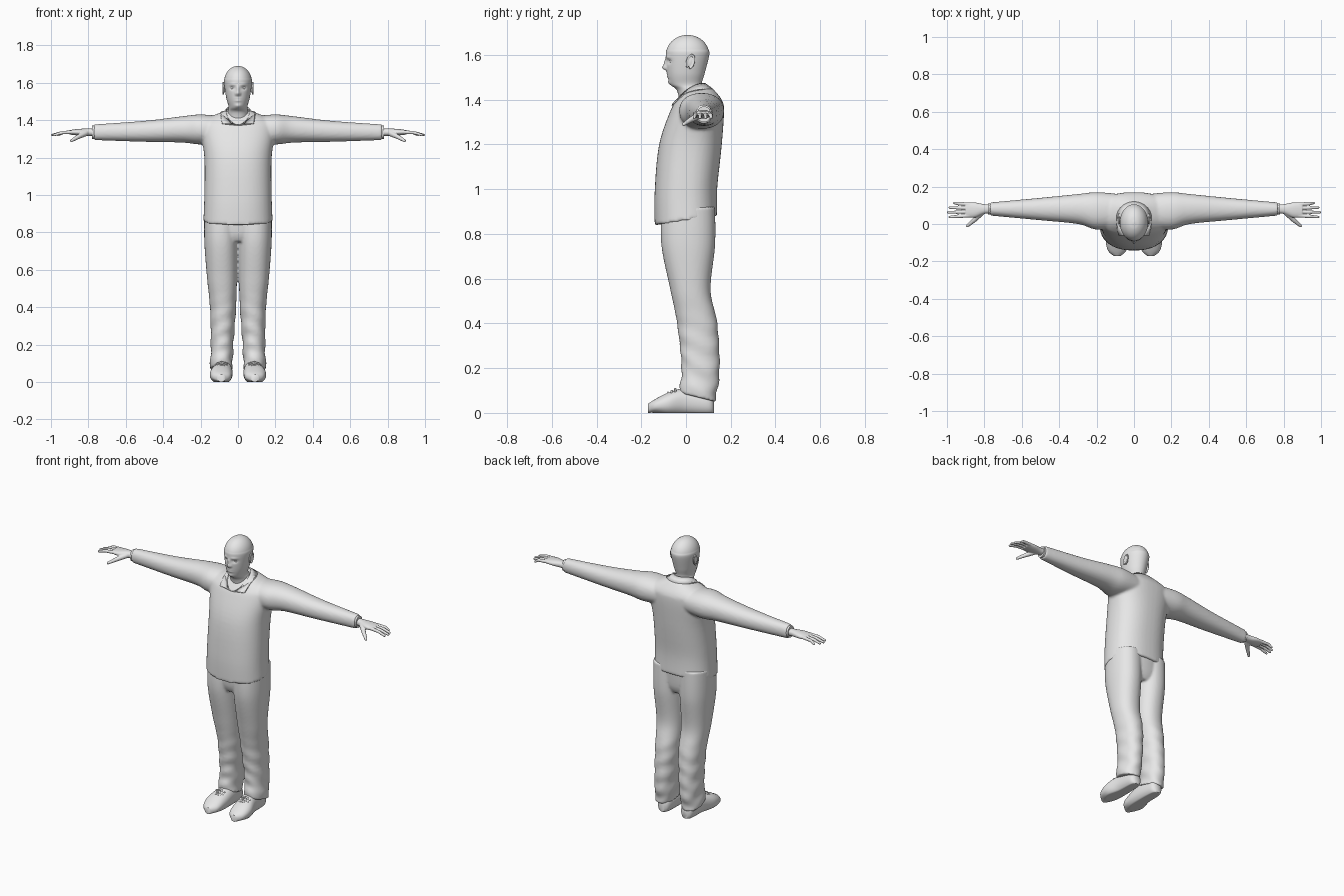
import bpy, bmesh
from math import sin, cos, pi, tau, exp, copysign, radians
from mathutils import Vector, Matrix

if "Cube" in bpy.data.objects:
    bpy.data.objects.remove(bpy.data.objects["Cube"])

grey = bpy.data.materials.new("light_grey")
grey.use_nodes = True
colour = (.8, .8, .8, 1)
grey.diffuse_color = colour
grey.node_tree.nodes["Principled BSDF"].inputs["Base Color"].default_value = colour


def clamp(value):
    return max(0, min(1, value))


def spline(sections, steps):
    """Interpolate smoothly between the cross-sections."""
    result = []
    last = len(sections) - 1
    for i in range(last):
        before, start = sections[max(0, i - 1)], sections[i]
        end, after = sections[i + 1], sections[min(last, i + 2)]
        for step in range(steps):
            t = step / steps
            result.append([b + t / 2 * (c - a + t * (2 * a - 5 * b + 4 * c - d + t * (3 * (b - c) + d - a)))
                           for a, b, c, d in zip(before, start, end, after)])
    return result + [sections[-1]]


def loft(bm, axis, sections, sides=48, steps=6, power=2.2, mirror=1, shape=None):
    """Closed skin over sections: position, two centre coordinates, two radii."""
    rings = []
    for position, centre_a, centre_b, radius_a, radius_b in spline(sections, steps):
        ring = []
        for i in range(sides):
            c, s = cos(tau * i / sides), sin(tau * i / sides)
            u = centre_a + radius_a * copysign(abs(c) ** (2 / power), c)
            v = centre_b + radius_b * copysign(abs(s) ** (2 / power), s)
            point = Vector({"X": (position, u, v), "Y": (u, position, v), "Z": (u, v, position)}[axis])
            if shape:
                shape(point)
            point.x *= mirror
            ring.append(bm.verts.new(point))
        rings.append(ring)
    for ring, following in zip(rings, rings[1:]):
        for i in range(sides):
            bm.faces.new((ring[i - 1], ring[i], following[i], following[i - 1]))
    bm.faces.new(rings[0])
    bm.faces.new(rings[-1])


def blob(bm, centre, size):
    matrix = Matrix.Translation(centre) @ Matrix.Diagonal((*size, 1))
    bmesh.ops.create_uvsphere(bm, u_segments=24, v_segments=16, radius=1, matrix=matrix)


def limb(bm, points, radii):
    """Rounded tapering tube through the points."""
    for point, radius in zip(points, radii):
        blob(bm, point, (radius, radius, radius))
    for start, end, radius, end_radius in zip(points, points[1:], radii, radii[1:]):
        start, end = Vector(start), Vector(end)
        turn = (end - start).to_track_quat("Z", "Y").to_matrix().to_4x4()
        bmesh.ops.create_cone(bm, cap_ends=True, segments=24, radius1=radius, radius2=end_radius,
                              depth=(end - start).length,
                              matrix=Matrix.Translation((start + end) / 2) @ turn)


def finish(name, bm, mirror=False, voxel=0, angle=50):
    bmesh.ops.recalc_face_normals(bm, faces=bm.faces)
    mesh = bpy.data.meshes.new(name)
    bm.to_mesh(mesh)
    bm.free()
    mesh.materials.append(grey)
    mesh.polygons.foreach_set("use_smooth", [True] * len(mesh.polygons))
    mesh.set_sharp_from_angle(angle=radians(angle))
    part = bpy.data.objects.new(name, mesh)
    bpy.context.collection.objects.link(part)
    if voxel:
        blend = part.modifiers.new("blend", "REMESH")
        blend.mode, blend.voxel_size, blend.use_smooth_shade = "VOXEL", voxel, True
        soften = part.modifiers.new("soften", "SMOOTH")
        soften.factor, soften.iterations = .5, 5
    if mirror:
        part.modifiers.new("mirror", "MIRROR")
    return part


# Sweater: trunk and sleeves blended together, hem lower at the front
def tilt_hem(point):
    point.z += .15 * point.y * clamp((1.1 - point.z) * 5)


bm = bmesh.new()
loft(bm, "Z", [(.86, 0, 0, .185, .14), (1, 0, 0, .18, .14), (1.2, 0, .02, .18, .14), (1.35, 0, .05, .2, .12),
               (1.4, 0, .06, .18, .1), (1.45, 0, .06, .07, .06)], power=2.35, shape=tilt_hem)
for side in (1, -1):
    loft(bm, "X", [(.08, .07, 1.35, .09, .07), (.2, .07, 1.35, .1, .08), (.3, .08, 1.35, .08, .07),
                   (.5, .08, 1.34, .06, .056), (.77, .08, 1.335, .035, .042)], mirror=side)
finish("sweater", bm, voxel=.008)

# Shirt cuffs peeking out of the sleeves
bm = bmesh.new()
loft(bm, "X", [(.75, .08, 1.335, .03, .035), (.78, .08, 1.335, .03, .035)], steps=1)
finish("shirt_cuffs", bm, mirror=True)


# Trousers: legs and seat blended, soft folds low down, hem higher at the front
def fold_cloth(point):
    depth = .01 * clamp(.5 - point.z)
    point.y += depth * sin(75 * point.z + 30 * point.x)
    point.x += depth * sin(60 * point.z + 25 * point.y)
    point.z -= .25 * (point.y - .05) * clamp((.3 - point.z) * 5)


bm = bmesh.new()
for side in (1, -1):
    loft(bm, "Z", [(.07, .09, .05, .06, .08), (.2, .085, .065, .06, .085), (.4, .08, .05, .07, .09),
                   (.55, .085, .02, .08, .09), (.75, .09, .01, .09, .12), (.92, .09, .01, .09, .12)],
         steps=10, mirror=side, shape=fold_cloth)
loft(bm, "Z", [(.75, 0, .01, .1, .09), (.8, 0, .01, .16, .11), (.93, 0, .01, .16, .12)])
finish("trousers", bm, voxel=.007)


# Shoes with flat soles and laces
def flatten_sole(point):
    point.z = max(point.z, 0)


bm = bmesh.new()
loft(bm, "Y", [(-.17, .09, .02, .02, .02), (-.14, .09, .03, .05, .03), (-.08, .09, .04, .06, .05),
               (0, .08, .05, .05, .06), (.1, .08, .04, .04, .05), (.125, .08, .03, .02, .03)],
     shape=flatten_sole)
finish("shoes", bm, mirror=True)

bm = bmesh.new()
for row in range(3):
    y, z = -.08 + .016 * row, .08 + .008 * row
    limb(bm, [(.06, y, z), (.087, y, z + .01), (.115, y, z)], [.005] * 3)
finish("shoe_laces", bm, mirror=True)

# Hands: palm, four fingers spread from the knuckles, and a thumb
bm = bmesh.new()
loft(bm, "X", [(.75, .08, 1.335, .025, .02), (.8, .08, 1.335, .026, .02), (.85, .075, 1.335, .04, .018),
               (.9, .075, 1.335, .04, .012)], sides=24)
for finger in range(4):
    spread = finger - 1.5
    reach = .993 - .008 * (spread + .5) ** 2
    root, knuckle, tip = (Vector((x, .075 + spread * gap, z)) for x, gap, z in
                          ((.88, .02, 1.336), (.94, .023, 1.333), (reach, .025, 1.32)))
    limb(bm, [root, knuckle, tip], [.01, .009, .007])
limb(bm, [(.815, .06, 1.33), (.855, .02, 1.31), (.89, -.01, 1.29)], [.016, .012, .008])
finish("hands", bm, mirror=True, voxel=.003)

# Face features as soft bumps: sideways offset, height, width, tallness, depth
features = {
    "nose_tip": (0, 1.543, .01, .011, .019),
    "nose_bridge": (0, 1.565, .007, .016, .01),
    "nostril": (.012, 1.54, .005, .006, .006),
    "brow": (.03, 1.59, .018, .007, .004),
    "eye_socket": (.03, 1.572, .014, .009, -.01),
    "lips": (0, 1.508, .018, .01, .005),
    "mouth_line": (0, 1.51, .017, .002, -.004),
    "chin": (0, 1.476, .018, .01, .006),
}


def sculpt_face(point):
    if point.y < 0:
        x, z = abs(point.x), point.z
        point.y -= sum(depth * exp(-((x - offset) / width) ** 2 - ((z - height) / tallness) ** 2)
                       for offset, height, width, tallness, depth in features.values())


# Head: neck and jaw sections under a domed skull
skull = [(1.6 + .09 * sin(.3 * k), 0, .007, .075 * cos(.3 * k), .097 * cos(.3 * k)) for k in range(6)]
bm = bmesh.new()
loft(bm, "Z", [(1.37, 0, .03, .06, .055), (1.44, 0, .02, .055, .06), (1.47, 0, 0, .05, .07),
               (1.52, 0, 0, .063, .084)] + skull, sides=120, steps=12, power=2, shape=sculpt_face)
finish("head", bm, angle=80)

bm = bmesh.new()
blob(bm, (.03, -.061, 1.572), (.013, .013, .009))
finish("eyes", bm, mirror=True)

# Ears: a shallow lobe with a raised curled rim
bm = bmesh.new()
blob(bm, (.075, .02, 1.57), (.007, .015, .027))
rim = [(.079, .02 + .016 * cos(k / 3) + .006 * sin(k / 3), 1.57 + .03 * sin(k / 3)) for k in range(-4, 13)]
limb(bm, rim, [.0045] * len(rim))
finish("ears", bm, mirror=True, voxel=.002)

# Shirt collar: band sweeping from the front opening to the nape, with pointed flaps
bm = bmesh.new()
segments = 12
inner, outer = [], []
for k in range(segments + 1):
    turn = pi * k / segments
    inner.append((.065 * sin(turn), .01 - .075 * cos(turn), 1.475 - .1 * cos(turn / 2) ** 4))
    turn = 1 + turn * (pi - 1) / pi
    outer.append((.095 * sin(turn), .03 - .09 * cos(turn), 1.45 - .04 * cos(turn / 2) ** 4))
outer[0] = (.085, -.06, 1.385)
inner, outer = ([bm.verts.new(point) for point in edge] for edge in (inner, outer))
for k in range(segments):
    bm.faces.new((inner[k], inner[k + 1], outer[k + 1], outer[k]))
collar = finish("shirt_collar", bm, mirror=True)
collar.modifiers["mirror"].use_clip = True
collar.modifiers.new("thickness", "SOLIDIFY").thickness = .007
